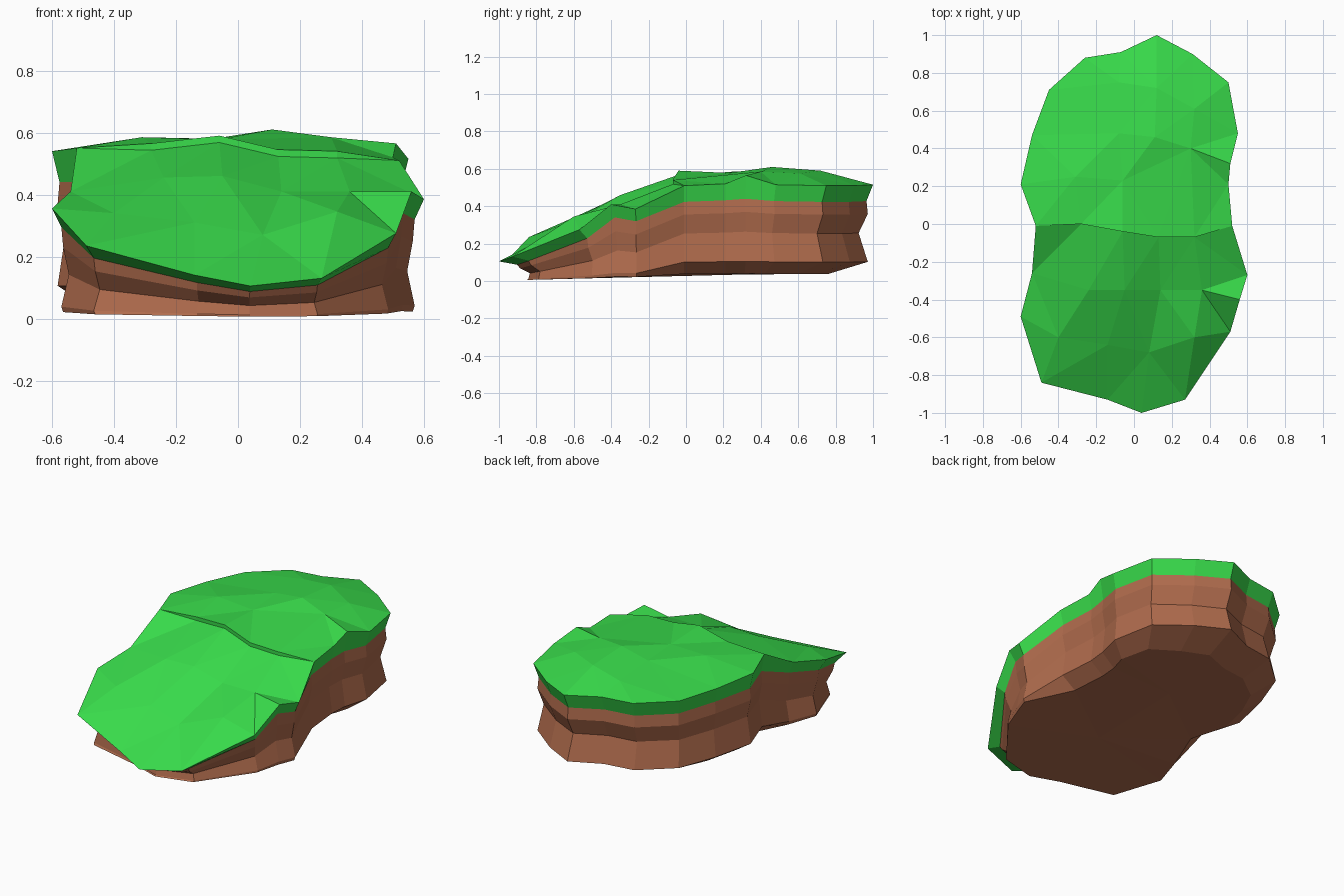
import bpy, bmesh
from mathutils import Vector
from mathutils.geometry import delaunay_2d_cdt

if "Cube" in bpy.data.objects:
    bpy.data.objects.remove(bpy.data.objects["Cube"])


def material(name, color):
    m = bpy.data.materials.new(name)
    m.diffuse_color = (*color, 1)
    m.use_nodes = True
    m.node_tree.nodes["Principled BSDF"].inputs["Base Color"].default_value = m.diffuse_color
    return m


def make_object(name, faces, mat):
    """Build a flat shaded, welded mesh from a list of polygons."""
    bm = bmesh.new()
    for f in faces:
        bm.faces.new([bm.verts.new(p) for p in f])
    bmesh.ops.remove_doubles(bm, verts=bm.verts, dist=1e-4)
    bmesh.ops.recalc_face_normals(bm, faces=bm.faces)
    me = bpy.data.meshes.new(name)
    bm.to_mesh(me)
    bm.free()
    me.materials.append(mat)
    ob = bpy.data.objects.new(name, me)
    bpy.context.collection.objects.link(ob)


def fill(loop, inner):
    """Triangulate a rim loop together with its inner bumps."""
    pts = [Vector(p) for p in loop + inner]
    n = len(loop)
    edges = [(i, (i + 1) % n) for i in range(n)]
    res = delaunay_2d_cdt([p.xy for p in pts], edges, [], 1, 1e-5)
    verts = [pts[o[0]] for o in res[3]]
    return [[verts[i] for i in f] for f in res[2]]


def band(a, b):
    n = len(a)
    return [[a[i], a[(i + 1) % n], b[(i + 1) % n], b[i]] for i in range(n)]


# Grass rim: plateau half, then the ramp half
plateau = [(.52, -.01, .51), (.5, .21, .52), (.51, .32, .565), (.55, .48, .515),
           (.5, .75, .51), (.31, .9, .51), (.12, 1, .515), (-.07, .91, .52),
           (-.26, .88, .52), (-.45, .71, .52), (-.54, .47, .53),
           (-.6, .21, .54), (-.52, -.01, .55)]
ramp = [(-.54, -.26, .41), (-.6, -.49, .355), (-.49, -.84, .235),
        (-.14, -.93, .14), (.04, -1, .105), (.27, -.93, .13),
        (.51, -.57, .275), (.56, -.4, .41), (.6, -.27, .385)]
rim = plateau + ramp

# Lip where the plateau steps down onto the ramp
lip = [(-.28, 0, .565), (-.06, -.04, .59), (.13, -.07, .545), (.32, -.07, .54)]
lip_low = [(x, y, z - .022) for x, y, z in lip]

# Bumps inside the two grass surfaces
plateau_bumps = [(-.08, .75, .56), (.12, .72, .59), (.32, .61, .575),
                 (-.08, .48, .58), (.11, .46, .61), (.3, .4, .585),
                 (-.31, .25, .585), (-.06, .23, .578)]
ramp_bumps = [(-.24, -.35, .455), (-.05, -.35, .46), (.14, -.35, .41),
              (.36, -.35, .41), (-.4, -.6, .34), (-.14, -.64, .31),
              (.08, -.68, .27), (.32, -.6, .345)]


def ring(back, front):
    """Scale the rim about its spine: (x scale, y scale, height fraction)."""
    out = []
    for x, y, z in rim:
        sx, sy, h = front if y < -.1 else back
        c = max(-.25, min(.3, y))
        out.append((x * sx, c + (y - c) * sy, min(.44, z * .83) * h))
    return out


levels = [ring((.96, .95, 1), (.95, .87, 1)),
          ring((.97, .96, .84), (.94, .85, .78)),
          ring((.93, .89, .6), (.91, .78, .48)),
          ring((.97, .96, .24), (.95, .79, .13)),
          ring((.8, .66, .09), (.94, .8, .07))]

green = material("grass_green", (.04, .71, .07))
brown = material("dirt_brown", (.43, .147, .073))

# Grass cap: top surfaces, lip and the skirt round the rim
left, right = plateau[-1], plateau[0]
grass = fill(plateau + lip, plateau_bumps)
grass += fill([left] + ramp + [right] + lip_low[::-1], ramp_bumps)
grass += [[lip[i], lip[i + 1], lip_low[i + 1], lip_low[i]] for i in range(3)]
grass += [[left, lip[0], lip_low[0]], [right, lip_low[-1], lip[-1]]]
grass += band(rim, levels[0])
make_object("grass_cap", grass, green)

# Dirt body: wavy side bands and the underside
dirt = [f for a, b in zip(levels, levels[1:]) for f in band(a, b)]
dirt += fill(levels[-1], [(0, .3, .035), (0, -.3, .02)])
make_object("dirt_body", dirt, brown)
